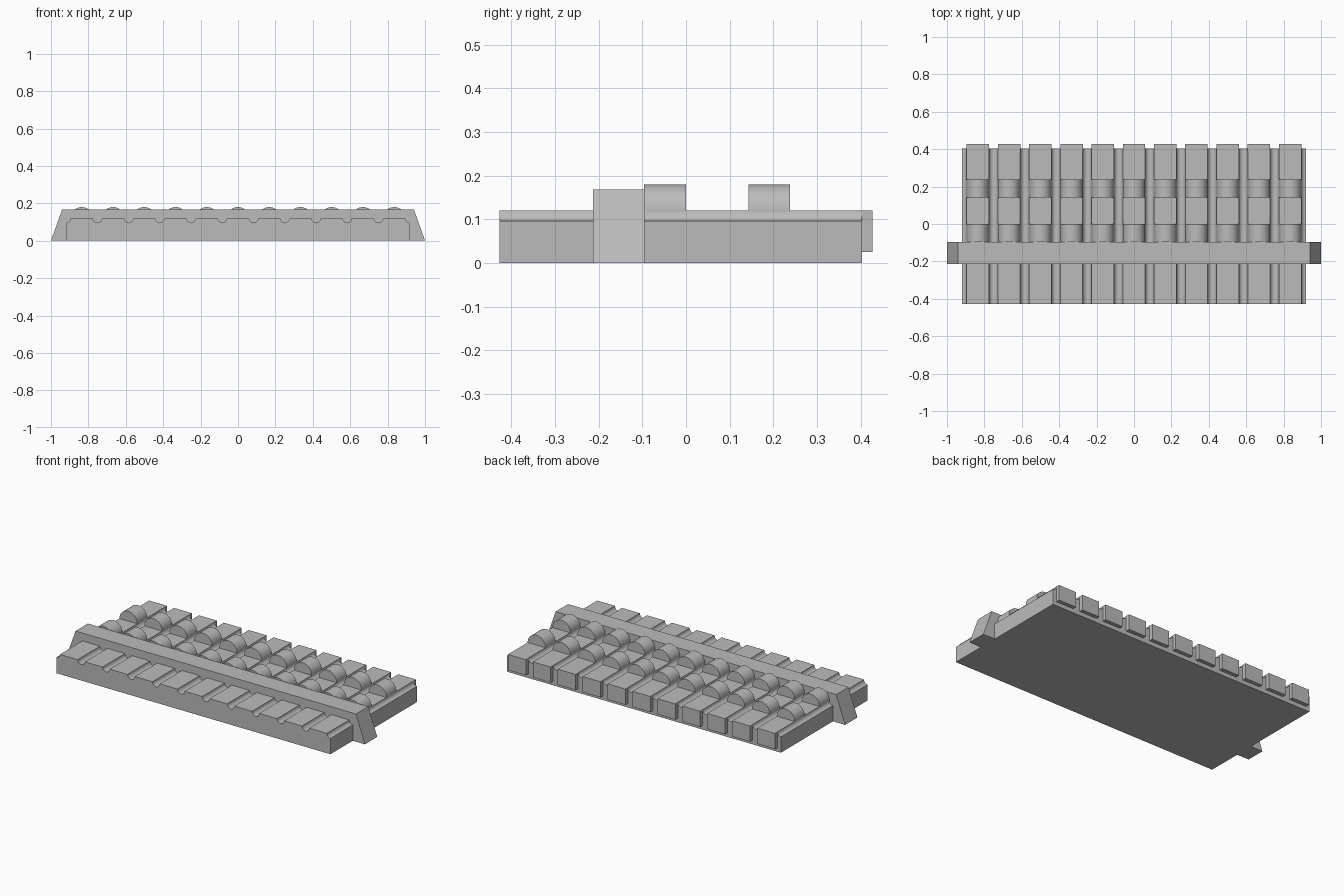
import bpy, bmesh
from math import pi, sin, cos

cube = bpy.data.objects.get("Cube")
if cube:
    bpy.data.objects.remove(cube, do_unlink=True)

COUNT = 11
PITCH = 0.167
HALF = COUNT * PITCH / 2
TOP = 0.12
GROOVE = 0.024
RIB = 0.06

grey = bpy.data.materials.new("Plain grey")
grey.use_nodes = True
grey.diffuse_color = (0.5, 0.5, 0.5, 1)
grey.node_tree.nodes["Principled BSDF"].inputs["Base Color"].default_value = (0.5, 0.5, 0.5, 1)


def extrude_profile(name, points, y0, y1, smooth=False):
    """Sweep a closed x-z outline along y."""
    bm = bmesh.new()
    face = bm.faces.new([bm.verts.new((x, y0, z)) for x, z in points])
    swept = bmesh.ops.extrude_face_region(bm, geom=[face])["geom"]
    verts = [v for v in swept if isinstance(v, bmesh.types.BMVert)]
    bmesh.ops.translate(bm, verts=verts, vec=(0, y1 - y0, 0))
    bmesh.ops.recalc_face_normals(bm, faces=bm.faces)
    mesh = bpy.data.meshes.new(name)
    bm.to_mesh(mesh)
    bm.free()
    mesh.materials.append(grey)
    obj = bpy.data.objects.new(name, mesh)
    bpy.context.collection.objects.link(obj)
    if smooth:
        bpy.ops.object.select_all(action='DESELECT')
        obj.select_set(True)
        bpy.context.view_layer.objects.active = obj
        bpy.ops.object.shade_smooth_by_angle(angle=pi / 6)
    return obj


def arc(cx, cz, r, a0, a1, steps):
    angles = [a0 + (a1 - a0) * i / steps for i in range(steps + 1)]
    return [(cx + r * cos(a), cz + r * sin(a)) for a in angles]


# Base slab with rounded grooves, and half grooves along both outer edges
outline = [(HALF, 0), (-HALF, 0)]
outline += arc(-HALF, TOP, GROOVE, -pi / 2, 0, 5)
for i in range(1, COUNT):
    outline += arc(-HALF + i * PITCH, TOP, GROOVE, -pi, 0, 10)
outline += arc(HALF, TOP, GROOVE, -pi, -pi / 2, 5)
extrude_profile("grooved_base", outline, -0.427, 0.403, True)

# Raised cross bar with sloping ends
extrude_profile("cross_bar", [(-1, 0), (1, 0), (0.94, 0.168), (-0.94, 0.168)], -0.213, -0.095)

# Two rows of half-round ribs, and a row of lugs on the back edge
for i in range(COUNT):
    x = (i - (COUNT - 1) / 2) * PITCH
    rib = arc(x, TOP, RIB, 0, pi, 24)
    foot = [(x - RIB, TOP - 0.01), (x + RIB, TOP - 0.01)]
    extrude_profile(f"front_rib_{i + 1}", rib + foot, -0.096, 0.0, True)
    extrude_profile(f"back_rib_{i + 1}", rib + foot, 0.143, 0.238, True)
    lug = [(x - RIB, 0.025), (x + RIB, 0.025), (x + RIB, TOP), (x - RIB, TOP)]
    extrude_profile(f"back_lug_{i + 1}", lug, 0.39, 0.427)
